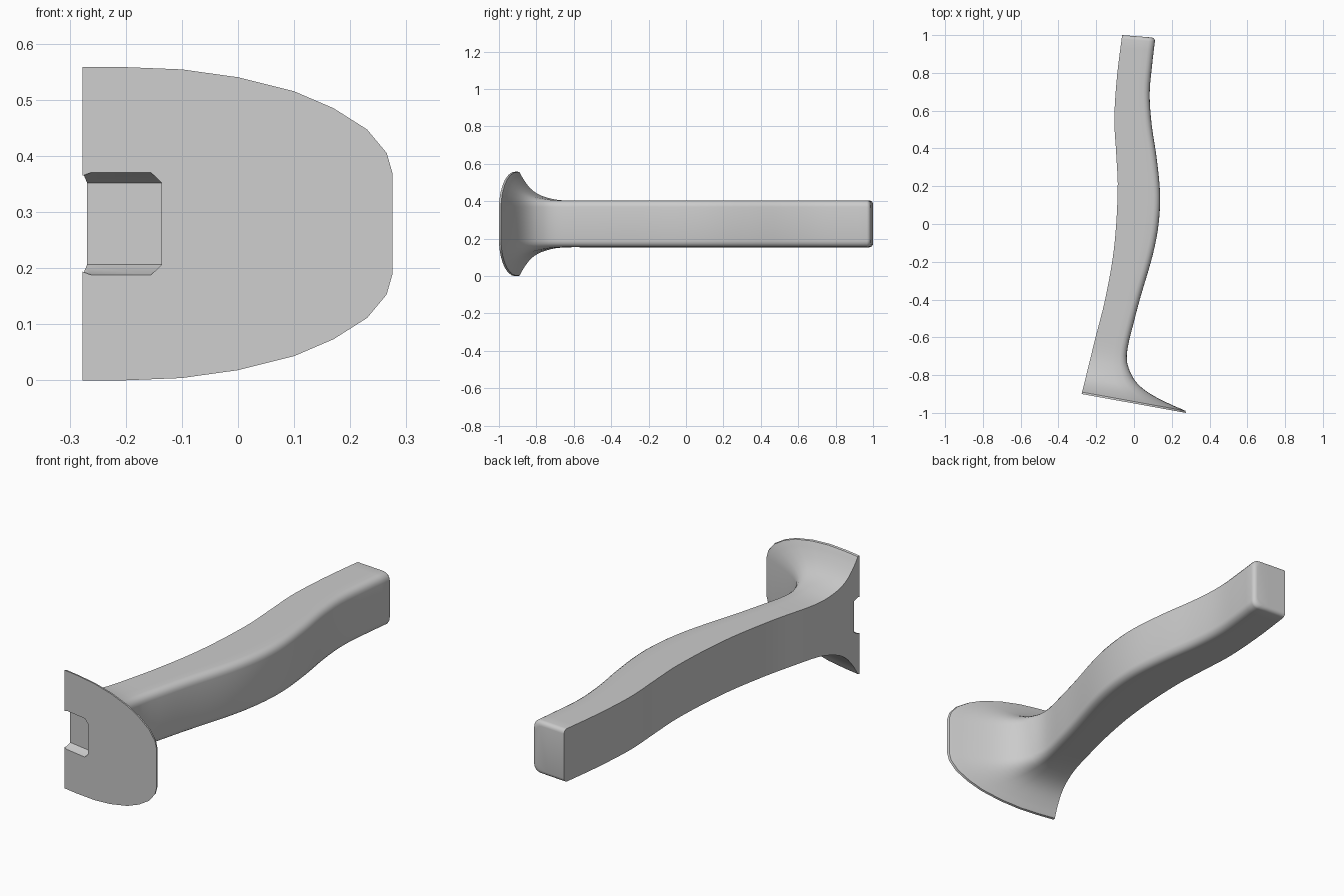
import bpy, bmesh, math

if "Cube" in bpy.data.objects:
    bpy.data.objects.remove(bpy.data.objects["Cube"])

ZC = 0.279          # mid height of the grip
BASE_Y = -0.9       # base plane at the flat left side
TILT = 0.181        # slope of the base plane


def smooth_curve(pts):
    """Smooth interpolation through (t, value) points."""
    n = len(pts)
    slopes = []
    for i in range(n):
        a, b = pts[max(i - 1, 0)], pts[min(i + 1, n - 1)]
        slopes.append((b[1] - a[1]) / (b[0] - a[0]))

    def f(t):
        t = min(max(t, pts[0][0]), pts[-1][0])
        i = max(k for k in range(n - 1) if pts[k][0] <= t)
        (t0, v0), (t1, v1) = pts[i], pts[i + 1]
        h = t1 - t0
        u = (t - t0) / h
        return ((2*u**3 - 3*u**2 + 1) * v0 + (u**3 - 2*u**2 + u) * h * slopes[i]
                + (3*u**2 - 2*u**3) * v1 + (u**3 - u**2) * h * slopes[i + 1])
    return f


# Plan curves of the left and right sides, and the flare strength
left = smooth_curve([(-.9, -.277), (-.61, -.206), (-.4, -.153), (-.13, -.106), (.18, -.086),
                     (.37, -.094), (.555, -.104), (.78, -.09), (1, -.063)])
right = smooth_curve([(-1, -.11), (-.75, -.052), (-.635, -.028), (-.42, .026), (-.16, .10),
                      (0, .13), (.16, .138), (.35, .12), (.53, .093), (.69, .083), (.85, .097), (1, .115)])
flare = smooth_curve([(0, 1), (.01, .985), (.022, .84), (.041, .64), (.065, .44), (.093, .285),
                      (.13, .16), (.2, .035), (.27, 0), (.4, 0)])

# Upper half of the D-shaped base outline: distance from left side, half height
BASE = [(0, .279), (.077, .279), (.177, .275), (.277, .261), (.377, .236),
        (.447, .206), (.507, .168), (.542, .126), (.552, .091)]


def section(y, inset=0):
    """Ring of points: grip section blended into the base outline."""
    f = flare(y - BASE_Y)
    k = TILT + (0.08 - TILT) * min(max((y + .7) / 1.0, 0), 1)
    x0 = left(y)
    w = right(y - k * .2) - x0 - inset
    h, r = .125 - inset, .034
    grip = [((w - r) * i / 4, h) for i in range(4)]
    for i in range(5):
        a = math.pi / 2 * (1 - i / 4)
        grip.append((w - r + r * math.cos(a), h - r + r * math.sin(a)))
    half = [(g[0] + (b[0] - g[0]) * f, g[1] + (b[1] - g[1]) * f) for g, b in zip(grip, BASE)]
    ring = half + [(u, -v) for u, v in reversed(half)]
    return [(x0 + u, y - k * u, ZC + v) for u, v in ring]


def make_object(name, bm):
    bmesh.ops.recalc_face_normals(bm, faces=bm.faces)
    mesh = bpy.data.meshes.new(name)
    bm.to_mesh(mesh)
    bm.free()
    ob = bpy.data.objects.new(name, mesh)
    bpy.context.collection.objects.link(ob)
    return ob


# Curved grip with flared foot, lofted along y
stations = [(BASE_Y + d, 0) for d in (0, .01, .016, .022, .03, .041, .052, .065, .079, .093, .11,
                                      .13, .15, .175, .2, .235, .27)]
stations += [(-.63 + 1.61 * i / 36, 0) for i in range(1, 37)]
stations += [(.98 + .02 * math.sin(a), .02 * (1 - math.cos(a)))
             for a in (math.pi / 8 * i for i in range(1, 5))]
bm = bmesh.new()
rings = [[bm.verts.new(p) for p in section(y, e)] for y, e in stations]
for a, b in zip(rings, rings[1:]):
    for i in range(len(a)):
        j = (i + 1) % len(a)
        bm.faces.new((a[i], a[j], b[j], b[i]))
bm.faces.new(rings[0])
bm.faces.new(rings[-1])
handle = make_object("flared_handle", bm)

# Pocket cutter: octagonal mouth narrowing to a rectangular floor
bm = bmesh.new()


def pocket_point(x, v, d):
    bm.verts.new((x, BASE_Y - TILT * (x + .277) + d, ZC + v))


for s in (-1, 1):
    for x, v in ((-.28, .073), (-.262, .091), (-.155, .091), (-.136, .073)):
        pocket_point(x, s * v, -.03)
        pocket_point(x, s * v, .002)
    for x in (-.31, -.136):
        pocket_point(x, s * .073, .034)
bmesh.ops.convex_hull(bm, input=bm.verts)
cutter = make_object("pocket_cutter", bm)
cutter.hide_render = True

# Cut the pocket and shade
mod = handle.modifiers.new("pocket", 'BOOLEAN')
mod.operation = 'DIFFERENCE'
mod.solver = 'EXACT'
mod.object = cutter
bpy.context.view_layer.objects.active = handle
handle.select_set(True)
bpy.ops.object.modifier_apply(modifier=mod.name)
bpy.data.objects.remove(cutter)
bpy.ops.object.shade_smooth_by_angle(angle=math.radians(35))
